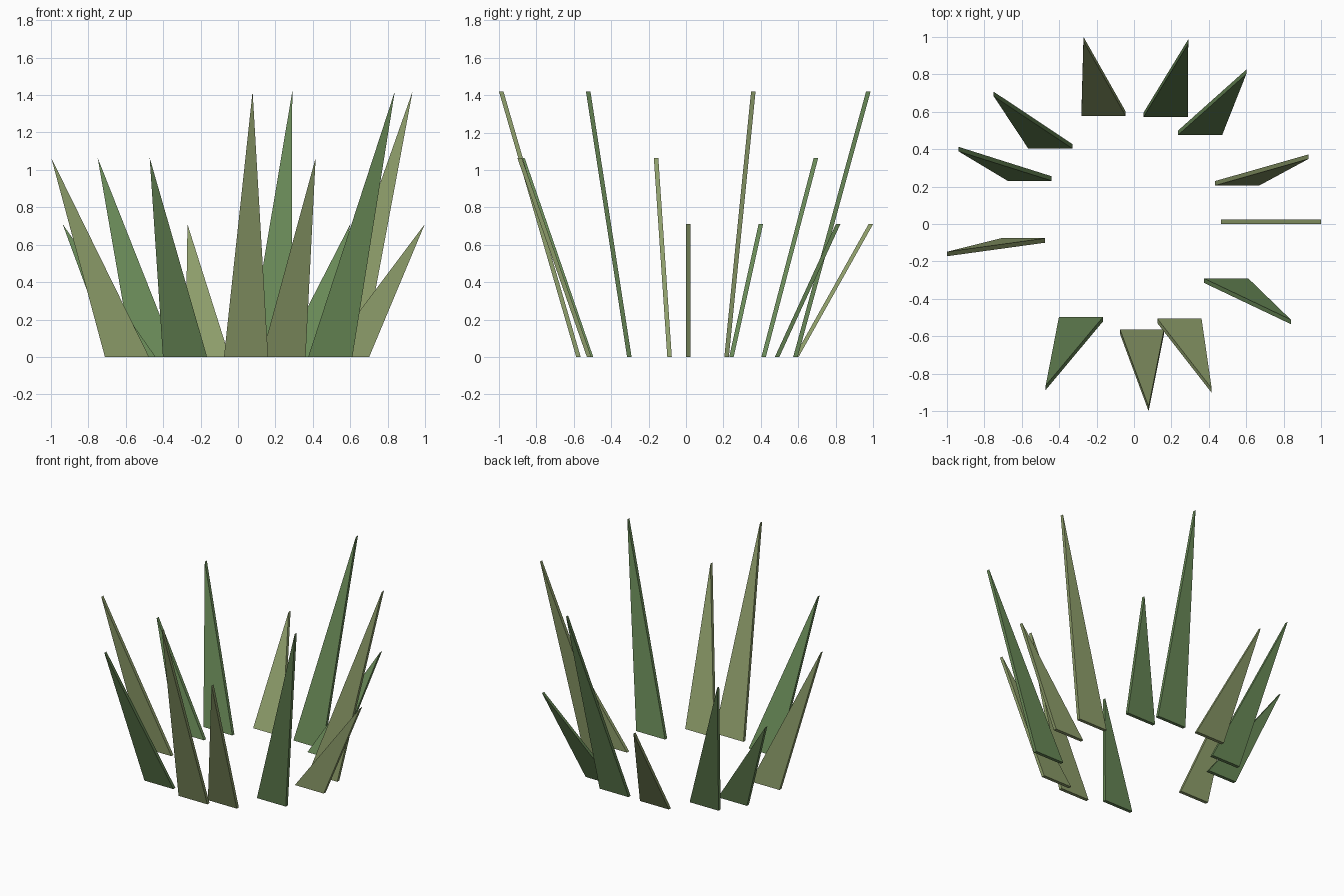
import bpy, bmesh

if "Cube" in bpy.data.objects:
    bpy.data.objects.remove(bpy.data.objects["Cube"])

W, T = 0.236, 0.024  # blade base width (x) and thickness (y)


def material(name, rgb):
    m = bpy.data.materials.new(name)
    m.diffuse_color = (*rgb, 1)
    m.use_nodes = True
    m.node_tree.nodes["Principled BSDF"].inputs["Base Color"].default_value = m.diffuse_color
    return m


olive = material("olive_green", (0.27, 0.34, 0.145))
green = material("leaf_green", (0.14, 0.25, 0.095))


def blade(name, bx, by, tx, ty, h, mat):
    """Flat tapered blade leaning from base centre to its tip."""
    profile = [(bx - W / 2, by, 0), (bx + W / 2, by, 0), (tx, ty, h)]
    bm = bmesh.new()
    front = [bm.verts.new((x, y - T / 2, z)) for x, y, z in profile]
    back = [bm.verts.new((x, y + T / 2, z)) for x, y, z in profile]
    bm.faces.new(front)
    bm.faces.new(back[::-1])
    for i in range(3):
        j = (i + 1) % 3
        bm.faces.new((front[j], front[i], back[i], back[j]))
    bmesh.ops.recalc_face_normals(bm, faces=bm.faces)
    me = bpy.data.meshes.new(name)
    bm.to_mesh(me)
    bm.free()
    me.materials.append(mat)
    bpy.context.collection.objects.link(bpy.data.objects.new(name, me))


# Ring of grass blades: base x, base y, tip x, tip y, height
LOW, MID, TALL = 0.71, 1.065, 1.42
blades = [
    (0.583, 0.012, 0.998, 0.012, LOW, olive),
    (0.550, 0.217, 0.933, 0.360, TALL, olive),
    (0.353, 0.487, 0.600, 0.813, LOW, green),
    (0.170, 0.585, 0.290, 0.975, TALL, green),
    (-0.163, 0.590, -0.270, 0.988, LOW, olive),
    (-0.447, 0.415, -0.750, 0.695, MID, green),
    (-0.558, 0.243, -0.937, 0.400, LOW, green),
    (-0.593, -0.088, -0.998, -0.160, MID, olive),
    (-0.283, -0.508, -0.472, -0.875, MID, green),
    (0.043, -0.575, 0.078, -0.988, TALL, olive),
    (0.243, -0.518, 0.415, -0.890, MID, olive),
    (0.493, -0.303, 0.838, -0.523, TALL, green),
]
for i, b in enumerate(blades):
    blade(f"grass_blade_{i + 1}", *b)
